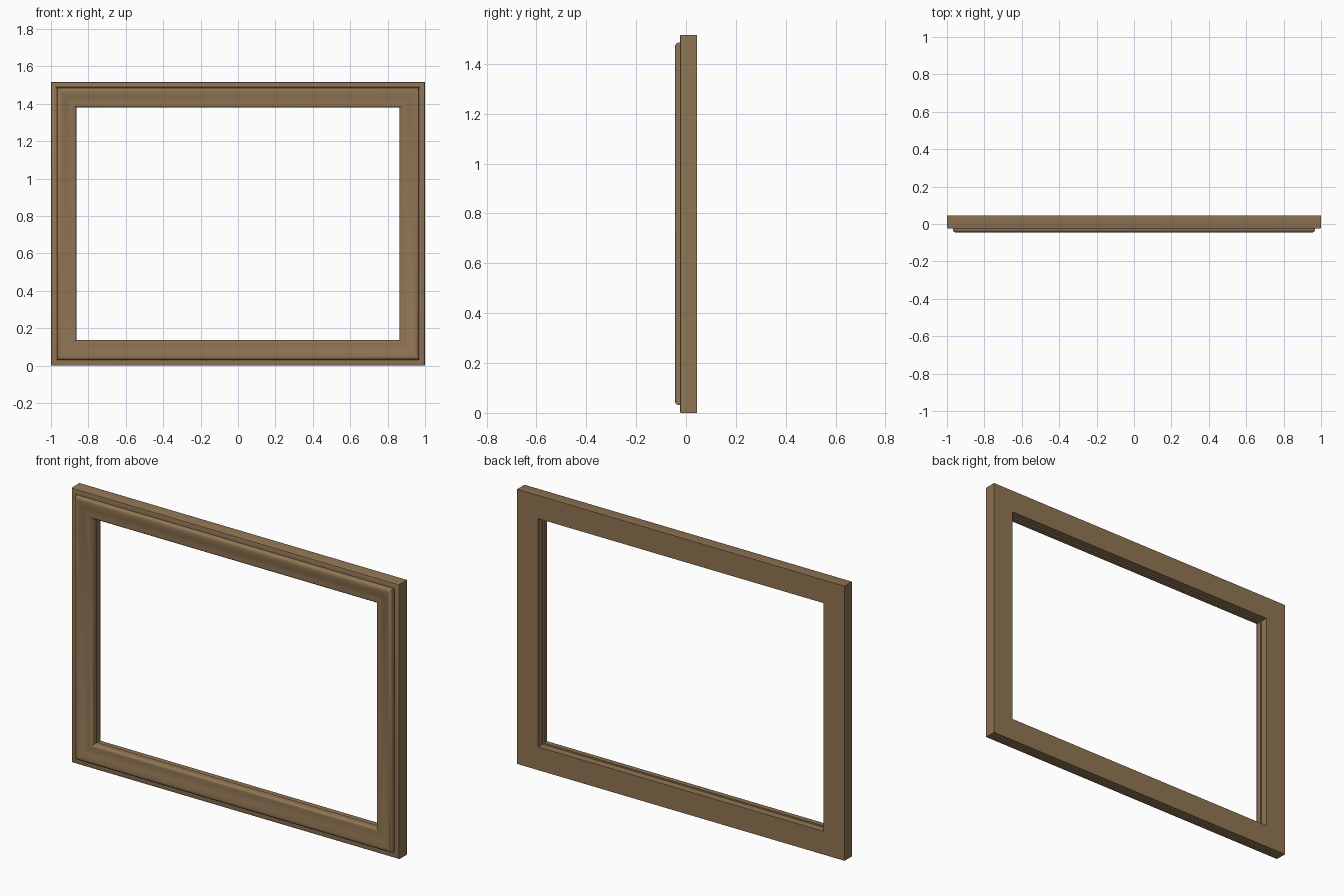
import bpy, bmesh, math

if "Cube" in bpy.data.objects:
    bpy.data.objects.remove(bpy.data.objects["Cube"])

W, H = 1.0, 1.516          # half width, full height

wood = bpy.data.materials.new("brown_wood")
wood.diffuse_color = (0.28, 0.178, 0.088, 1)
wood.use_nodes = True
wood.node_tree.nodes["Principled BSDF"].inputs["Base Color"].default_value = wood.diffuse_color


def arc(cx, cy, rx, ry, a0, a1, n=6):
    """Points on an elliptical arc in (inset, depth) space."""
    pts = []
    for i in range(n + 1):
        a = math.radians(a0 + (a1 - a0) * i / n)
        pts.append((cx + rx * math.cos(a), cy + ry * math.sin(a)))
    return pts


# moulding cross-section: (inset from outer edge, y)
profile = [(0.0, 0.045), (0.0, -0.018)]
profile += [(0.002, -0.023), (0.007, -0.025)]            # eased outer step
profile += [(0.027, -0.025), (0.028, -0.021), (0.031, -0.021)]  # thin groove
profile += arc(0.048, -0.027, 0.017, 0.018, 180, 270)    # raised bead
# shallow cove running from the bead towards the opening
for i in range(1, 9):
    t = i / 8
    profile.append((0.048 + 0.058 * t, -0.045 + 0.011 * (0.5 - 0.5 * math.cos(math.pi * t))))
profile += arc(0.120, -0.018, 0.016, 0.016, 270, 360)    # rounded inner lip
profile += [(0.136, 0.005), (0.128, 0.005), (0.128, 0.045)]  # back rabbet

# sweep the section around the rectangle with mitred corners
bm = bmesh.new()
rings = []
for d, y in profile:
    rings.append([bm.verts.new(p) for p in (
        (-W + d, y, d), (W - d, y, d), (W - d, y, H - d), (-W + d, y, H - d))])
for k, ring in enumerate(rings):
    nxt = rings[(k + 1) % len(rings)]
    for i in range(4):
        j = (i + 1) % 4
        bm.faces.new((ring[i], ring[j], nxt[j], nxt[i]))
bmesh.ops.recalc_face_normals(bm, faces=bm.faces)

mesh = bpy.data.meshes.new("picture_frame")
bm.to_mesh(mesh)
bm.free()
mesh.materials.append(wood)
frame = bpy.data.objects.new("picture_frame", mesh)
bpy.context.collection.objects.link(frame)
bpy.context.view_layer.objects.active = frame
frame.select_set(True)
bpy.ops.object.shade_smooth_by_angle(angle=math.radians(35))
